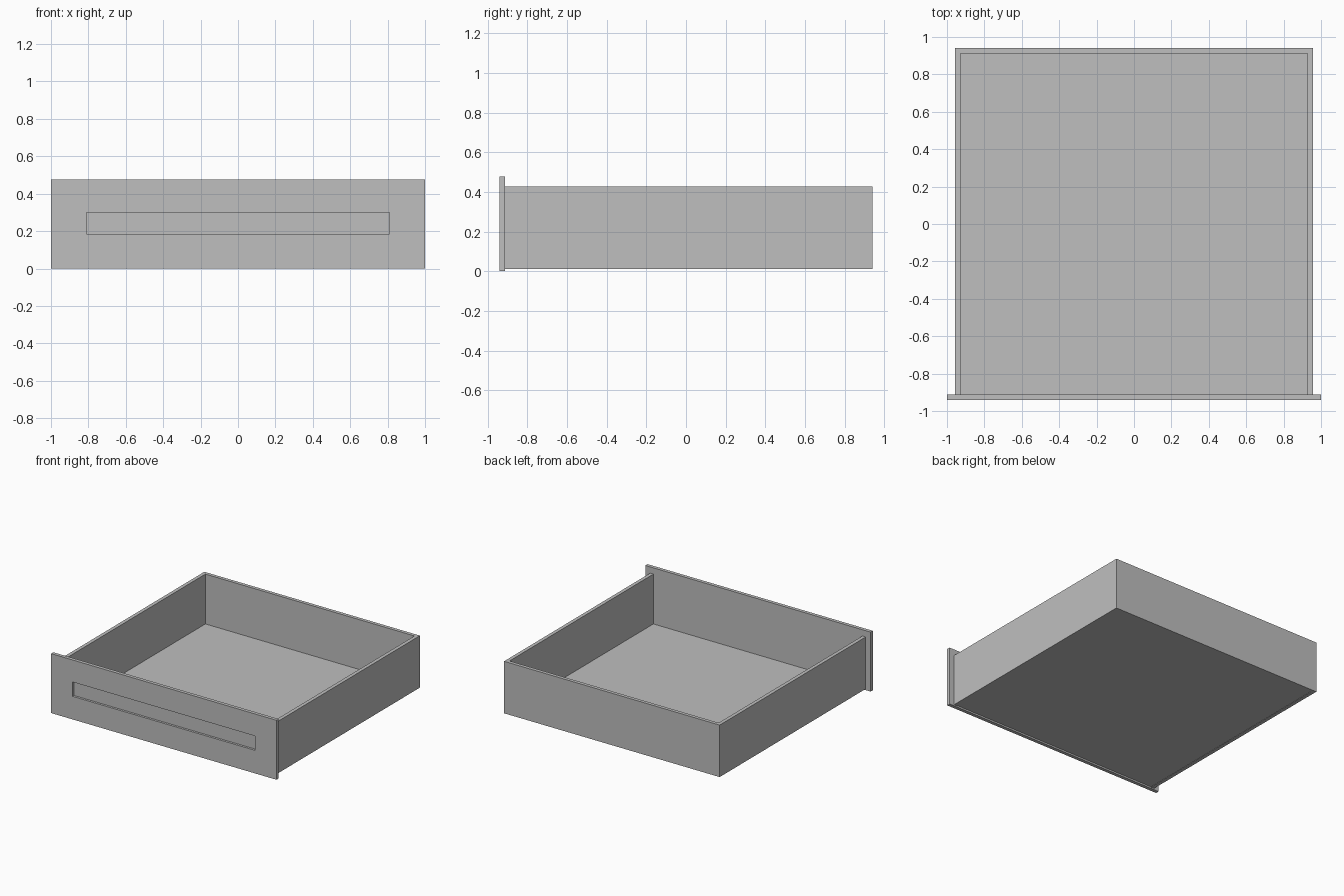
import bpy
import bmesh
from mathutils import Vector

if "Cube" in bpy.data.objects:
    bpy.data.objects.remove(bpy.data.objects["Cube"])

grey = bpy.data.materials.new("plain_grey")
grey.diffuse_color = (0.52, 0.52, 0.52, 1.0)
grey.use_nodes = True
grey.node_tree.nodes["Principled BSDF"].inputs["Base Color"].default_value = grey.diffuse_color


def box(name, x, y, z):
    """Box spanning the given (min, max) ranges."""
    bm = bmesh.new()
    bmesh.ops.create_cube(bm, size=1)
    for v in bm.verts:
        v.co = Vector(r[0] if c < 0 else r[1] for c, r in zip(v.co, (x, y, z)))
    mesh = bpy.data.meshes.new(name)
    bm.to_mesh(mesh)
    bm.free()
    mesh.materials.append(grey)
    obj = bpy.data.objects.new(name, mesh)
    bpy.context.collection.objects.link(obj)
    return obj


FRONT, PANEL_BACK, BACK = -0.94, -0.912, 0.94
BOTTOM, RIM = 0.01, 0.427
OUTER, INNER = 0.957, 0.928
BACK_INNER = 0.912

# Front panel, wider and taller than the tray
panel = box("front_panel", (-1, 1), (FRONT, PANEL_BACK), (0, 0.477))

# Shallow rectangular grip recess in the front panel
cutter = box("grip_cutter", (-0.81, 0.81), (FRONT - 0.1, FRONT + 0.018), (0.185, 0.30))
cutter.hide_render = True
cutter.hide_set(True)
cut = panel.modifiers.new("grip_recess", 'BOOLEAN')
cut.operation = 'DIFFERENCE'
cut.solver = 'EXACT'
cut.object = cutter

# Side walls
for label, s in (("left", -1), ("right", 1)):
    box(label + "_side", sorted((s * INNER, s * OUTER)), (PANEL_BACK, BACK), (BOTTOM, RIM))

# Back wall between the sides
box("back_wall", (-INNER, INNER), (BACK_INNER, BACK), (BOTTOM, RIM))

# Floor set just above the lower edge of the walls
box("drawer_floor", (-INNER, INNER), (PANEL_BACK, BACK_INNER), (BOTTOM + 0.003, 0.027))
